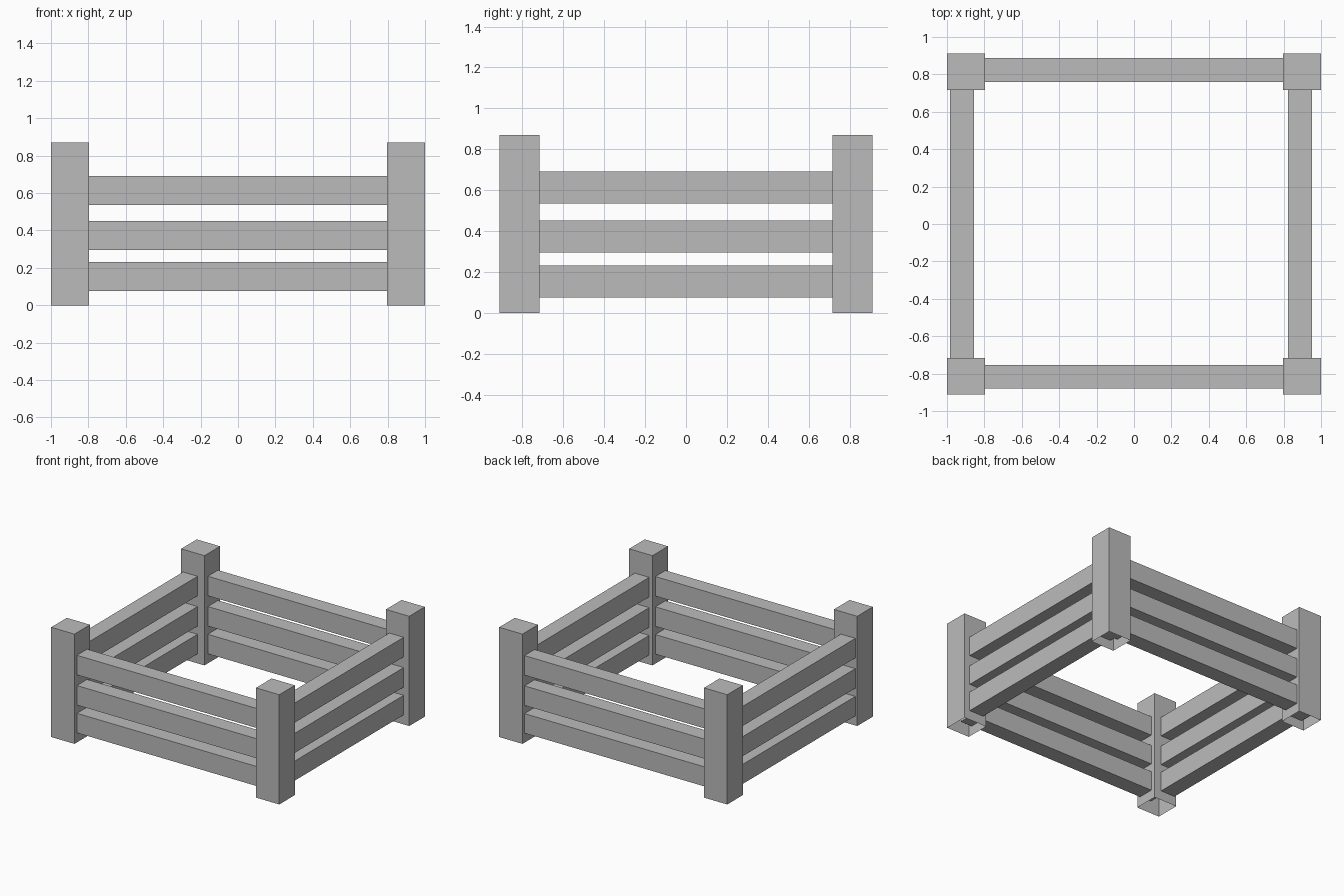
import bpy
import bmesh
from mathutils import Vector

if "Cube" in bpy.data.objects:
    bpy.data.objects.remove(bpy.data.objects["Cube"], do_unlink=True)

GREY = (0.5, 0.5, 0.5, 1.0)
grey = bpy.data.materials.new("plain grey")
grey.use_nodes = True
grey.diffuse_color = GREY
grey.node_tree.nodes["Principled BSDF"].inputs["Base Color"].default_value = GREY


def box(name, centre, size, open_bottom=False):
    """Flat-shaded box, optionally without its underside."""
    bm = bmesh.new()
    bmesh.ops.create_cube(bm, size=1)
    bmesh.ops.scale(bm, vec=Vector(size), verts=bm.verts)
    if open_bottom:
        under = [f for f in bm.faces if f.normal.z < -0.5]
        bmesh.ops.delete(bm, geom=under, context="FACES_ONLY")
    mesh = bpy.data.meshes.new(name)
    bm.to_mesh(mesh)
    bm.free()
    mesh.materials.append(grey)
    obj = bpy.data.objects.new(name, mesh)
    obj.location = centre
    bpy.context.collection.objects.link(obj)
    return obj


POST_X, POST_Y = 0.898, 0.814
POST_WIDTH, POST_DEPTH, POST_HEIGHT = 0.204, 0.195, 0.87
RAIL_THICK, RAIL_HEIGHT = 0.127, 0.155

# Hollow corner posts, open underneath
for side, sx in (("left", 1), ("right", -1)):
    for end, sy in (("front", -1), ("back", 1)):
        box(f"{end}_{side}_post",
            (sx * POST_X, sy * POST_Y, POST_HEIGHT / 2),
            (POST_WIDTH, POST_DEPTH, POST_HEIGHT), open_bottom=True)

# Three rails per side, running into the posts
for level, z in (("lower", 0.153), ("middle", 0.373), ("upper", 0.613)):
    for end, y in (("front", -0.817), ("back", 0.823)):
        box(f"{end}_{level}_rail", (0, y, z),
            (2 * POST_X, RAIL_THICK, RAIL_HEIGHT))
    for side, x in (("left", 0.888), ("right", -0.92)):
        box(f"{side}_{level}_rail", (x, 0, z),
            (RAIL_THICK, 2 * POST_Y, RAIL_HEIGHT))
